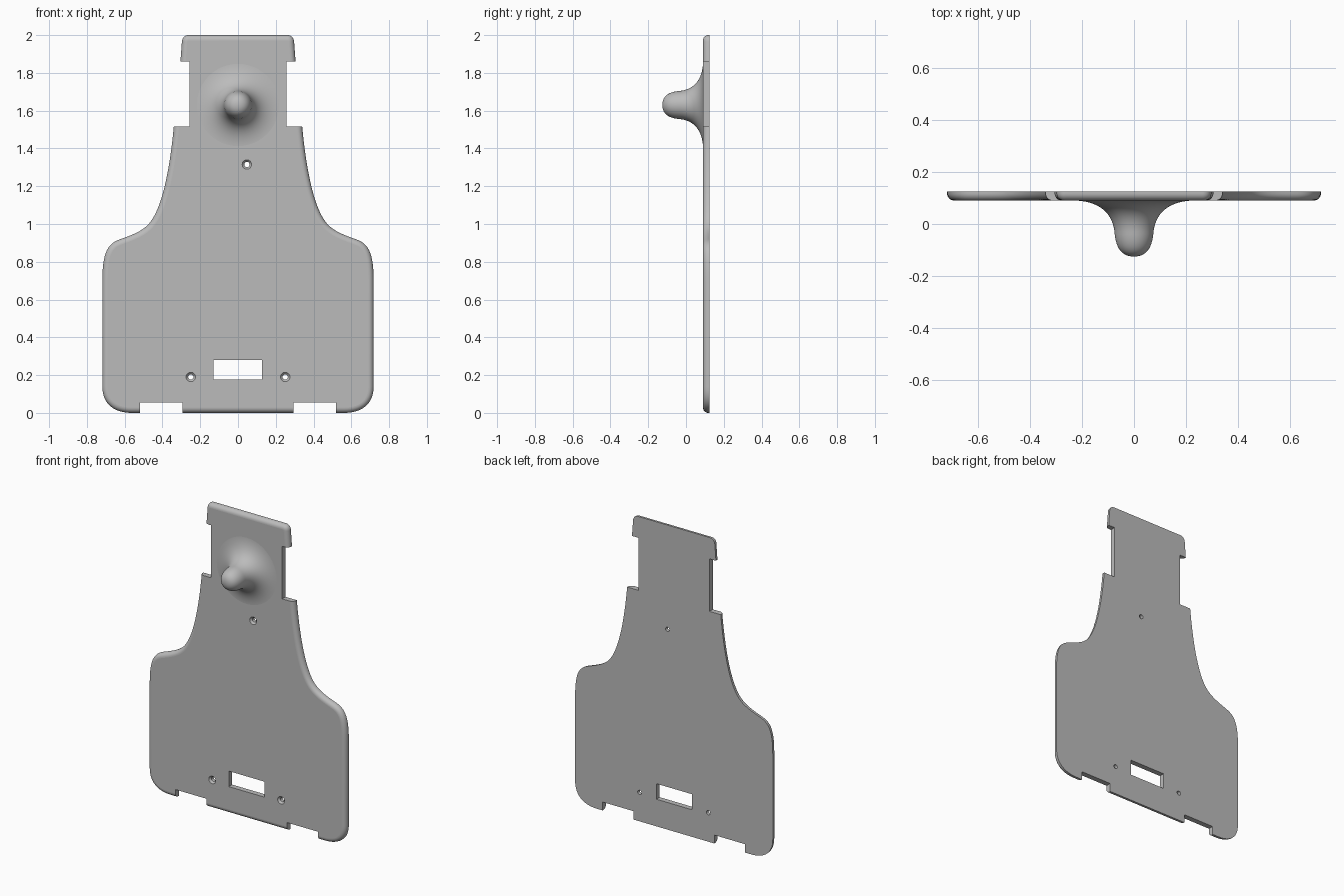
import bpy, bmesh, math
from mathutils import Vector
from mathutils.geometry import interpolate_bezier

cube = bpy.data.objects.get("Cube")
if cube:
    bpy.data.objects.remove(cube, do_unlink=True)

FRONT, BACK, FILLET = 0.09, 0.125, 0.028

grey = bpy.data.materials.new("plain grey")
grey.use_nodes = True
grey.diffuse_color = (0.5, 0.5, 0.5, 1)
grey.node_tree.nodes["Principled BSDF"].inputs["Base Color"].default_value = (0.5, 0.5, 0.5, 1)


def make_object(name, bm):
    bmesh.ops.recalc_face_normals(bm, faces=bm.faces)
    mesh = bpy.data.meshes.new(name)
    bm.to_mesh(mesh)
    bm.free()
    mesh.materials.append(grey)
    obj = bpy.data.objects.new(name, mesh)
    bpy.context.collection.objects.link(obj)
    return obj


def activate(obj):
    bpy.ops.object.select_all(action='DESELECT')
    obj.select_set(True)
    bpy.context.view_layer.objects.active = obj


def bezier(a, b, c, d, n):
    pts = interpolate_bezier(*[Vector((*p, 0)) for p in (a, b, c, d)], n)
    return [p.xy for p in pts]


def skin(bm, rings):
    """Bridge successive closed rings and cap both ends."""
    rings = [[bm.verts.new(p) for p in ring] for ring in rings]
    for a, b in zip(rings, rings[1:]):
        for i in range(len(a)):
            j = (i + 1) % len(a)
            bm.faces.new((a[i], a[j], b[j], b[i]))
    bm.faces.new(rings[0])
    bm.faces.new(rings[-1])


def lathe(bm, profile, x, z, steps):
    """Revolve (radius, y) points about an axis along y."""
    angles = [math.tau * i / steps for i in range(steps)]
    skin(bm, [[(x + r * math.cos(t), y, z + r * math.sin(t)) for t in angles]
              for r, y in profile])


def box(bm, x0, x1, z0, z1):
    corners = [(x0, z0), (x1, z0), (x1, z1), (x0, z1)]
    skin(bm, [[(x, y, z) for x, z in corners] for y in (FRONT - 0.05, BACK + 0.05)])


# Plate outline: right half from bottom to top, then mirrored
half = bezier((0.56, 0), (0.66, 0), (0.718, 0.05), (0.718, 0.14), 16)
half += bezier((0.718, 0.70), (0.718, 0.85), (0.69, 0.895), (0.627, 0.918), 14)
half += bezier((0.627, 0.918), (0.56, 0.942), (0.51, 0.96), (0.473, 1.0), 10)[1:]
half += bezier((0.473, 1.0), (0.40, 1.08), (0.36, 1.30), (0.34, 1.515), 18)[1:]
half += [Vector((0.305, 1.86))]
half += bezier((0.297, 1.965), (0.296, 1.985), (0.282, 2.0), (0.262, 2.0), 10)
outline = half + [Vector((-p.x, p.y)) for p in reversed(half)]


def inset(points, d):
    out = []
    for i, p in enumerate(points):
        e1 = (p - points[i - 1]).normalized()
        e2 = (points[(i + 1) % len(points)] - p).normalized()
        n1, n2 = Vector((-e1.y, e1.x)), Vector((-e2.y, e2.x))
        out.append(p + (n1 + n2) * d / (1 + n1.dot(n2)))
    return out


# Plate with a rounded front rim
bm = bmesh.new()
rings = [[(p.x, BACK, p.y) for p in outline]]
for k in range(9):
    t = math.pi / 2 * k / 8
    y = FRONT + FILLET * (1 - math.sin(t))
    rings.append([(p.x, y, p.y) for p in inset(outline, FILLET * (1 - math.cos(t)))])
skin(bm, rings)
plate = make_object("back_plate", bm)

# Cutouts: side slots, bottom notches, window and countersunk screw holes
bm = bmesh.new()
for x0, x1, z0, z1 in ((0.258, 0.5, 1.515, 1.86), (0.293, 0.518, -0.1, 0.055)):
    box(bm, x0, x1, z0, z1)
    box(bm, -x1, -x0, z0, z1)
box(bm, -0.13, 0.128, 0.178, 0.28)
for x, z in ((0.047, 1.315), (-0.25, 0.19), (0.25, 0.19)):
    lathe(bm, [(0.025, FRONT - 0.02), (0.025, FRONT), (0.014, FRONT + 0.012),
               (0.014, BACK + 0.02)], x, z, 24)
cutter = make_object("cutter", bm)
cutter.hide_render = True

activate(plate)
mod = plate.modifiers.new("cutouts", 'BOOLEAN')
mod.operation = 'DIFFERENCE'
mod.solver = 'EXACT'
mod.object = cutter
bpy.ops.object.modifier_apply(modifier=mod.name)
bpy.data.objects.remove(cutter, do_unlink=True)
bpy.ops.object.shade_smooth_by_angle(angle=math.radians(30))
for face in plate.data.polygons:
    if abs(face.normal.y) > 0.999:
        face.use_smooth = False

# Flared knob
profile = bezier((0.001, -0.125), (0.045, -0.125), (0.068, -0.095), (0.074, -0.04), 14)
profile += bezier((0.074, -0.04), (0.078, 0.03), (0.12, 0.09), (0.24, 0.091), 20)[1:]
bm = bmesh.new()
lathe(bm, profile, 0, 1.63, 48)
knob = make_object("knob", bm)
activate(knob)
bpy.ops.object.shade_smooth_by_angle(angle=math.radians(40))
